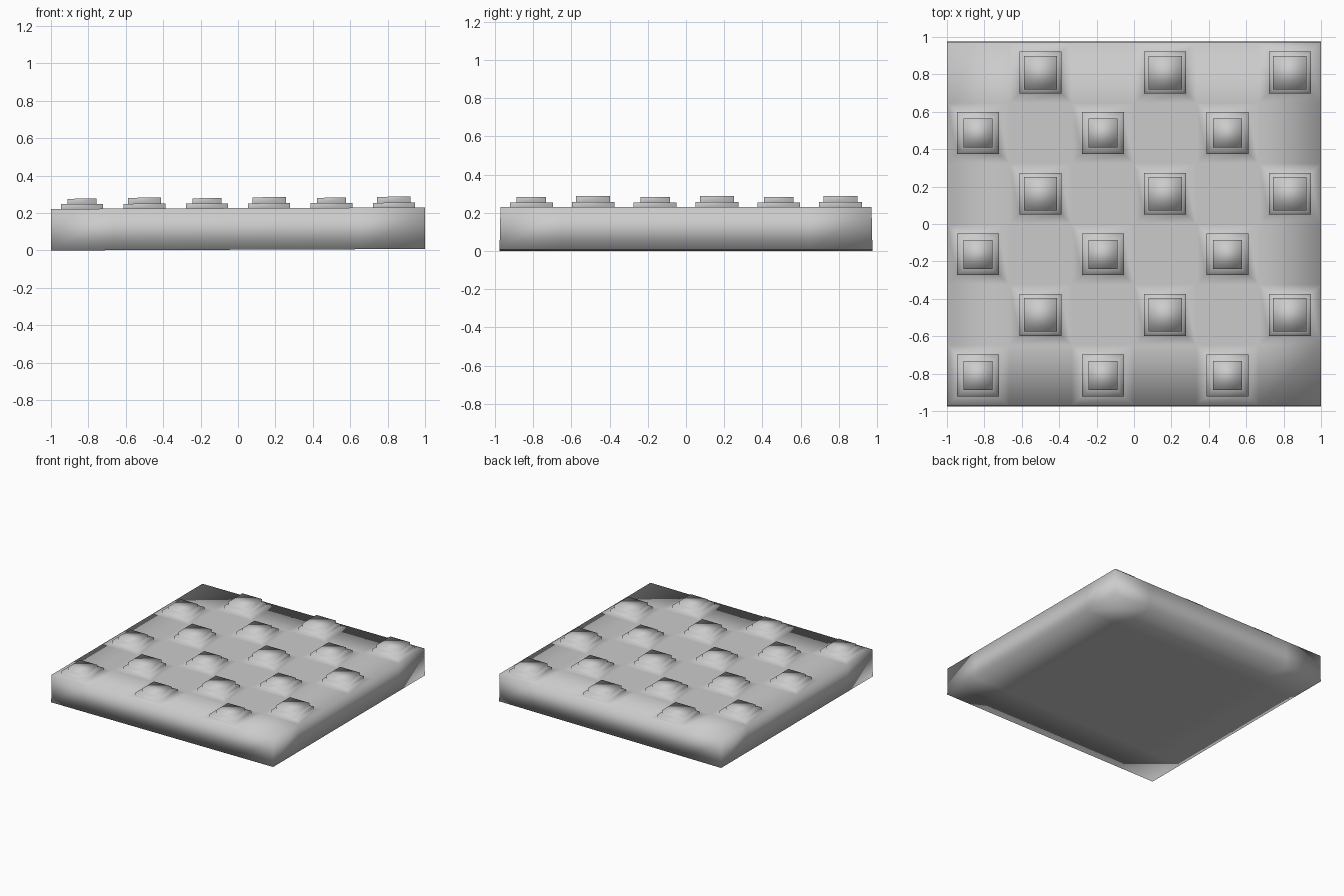
import bpy, bmesh

if "Cube" in bpy.data.objects:
    bpy.data.objects.remove(bpy.data.objects["Cube"])

N = 6                      # cells per side
HX, HY_BOT, HY_TOP = 1.0, 0.976, 0.971
TOP = 0.222

bm = bmesh.new()


def sheet(z, hy, flip):
    """Grid of N x N cells; returns its vertex rows and its faces by cell."""
    v = [[bm.verts.new((-HX + 2 * HX * i / N, -hy + 2 * hy * j / N, z))
          for i in range(N + 1)] for j in range(N + 1)]
    cells = {}
    for j in range(N):
        for i in range(N):
            q = [v[j][i], v[j][i + 1], v[j + 1][i + 1], v[j + 1][i]]
            cells[i, j] = bm.faces.new(q[::-1] if flip else q)
    return v, cells


def border(v):
    """Outer vertices of a sheet, counter-clockwise."""
    return ([v[0][i] for i in range(N)] + [v[j][N] for j in range(N)] +
            [v[N][i] for i in range(N, 0, -1)] + [v[j][0] for j in range(N, 0, -1)])


def step(face, half, z):
    """Inset a face and place the inner square exactly."""
    c = face.calc_center_median()
    bmesh.ops.inset_individual(bm, faces=[face], thickness=0.002)
    for v in face.verts:
        v.co = (c.x + (half if v.co.x > c.x else -half),
                c.y + (half if v.co.y > c.y else -half), z)


# board body
low, _ = sheet(0.0, HY_BOT, True)
high, cells = sheet(TOP, HY_TOP, False)
a, b = border(low), border(high)
for k in range(len(a)):
    m = (k + 1) % len(a)
    bm.faces.new((a[k], a[m], b[m], b[k]))

# two-tier square studs on alternate cells
bm.normal_update()
for (i, j), f in cells.items():
    if (i + j) % 2:
        continue
    inner, rise = (0.0775, 0.054) if j % 2 == 0 else (0.089, 0.058)
    for half, z in ((0.112, TOP), (0.112, TOP + 0.026),
                    (inner, TOP + 0.026), (inner, TOP + rise)):
        step(f, half, z)

# very slight rise toward the right
for v in bm.verts:
    v.co.z += 0.004 * (v.co.x + 1)

bmesh.ops.recalc_face_normals(bm, faces=bm.faces)
for f in bm.faces:
    f.smooth = True
mesh = bpy.data.meshes.new("studded_board")
bm.to_mesh(mesh)
bm.free()
board = bpy.data.objects.new("studded_board", mesh)
bpy.context.collection.objects.link(board)
